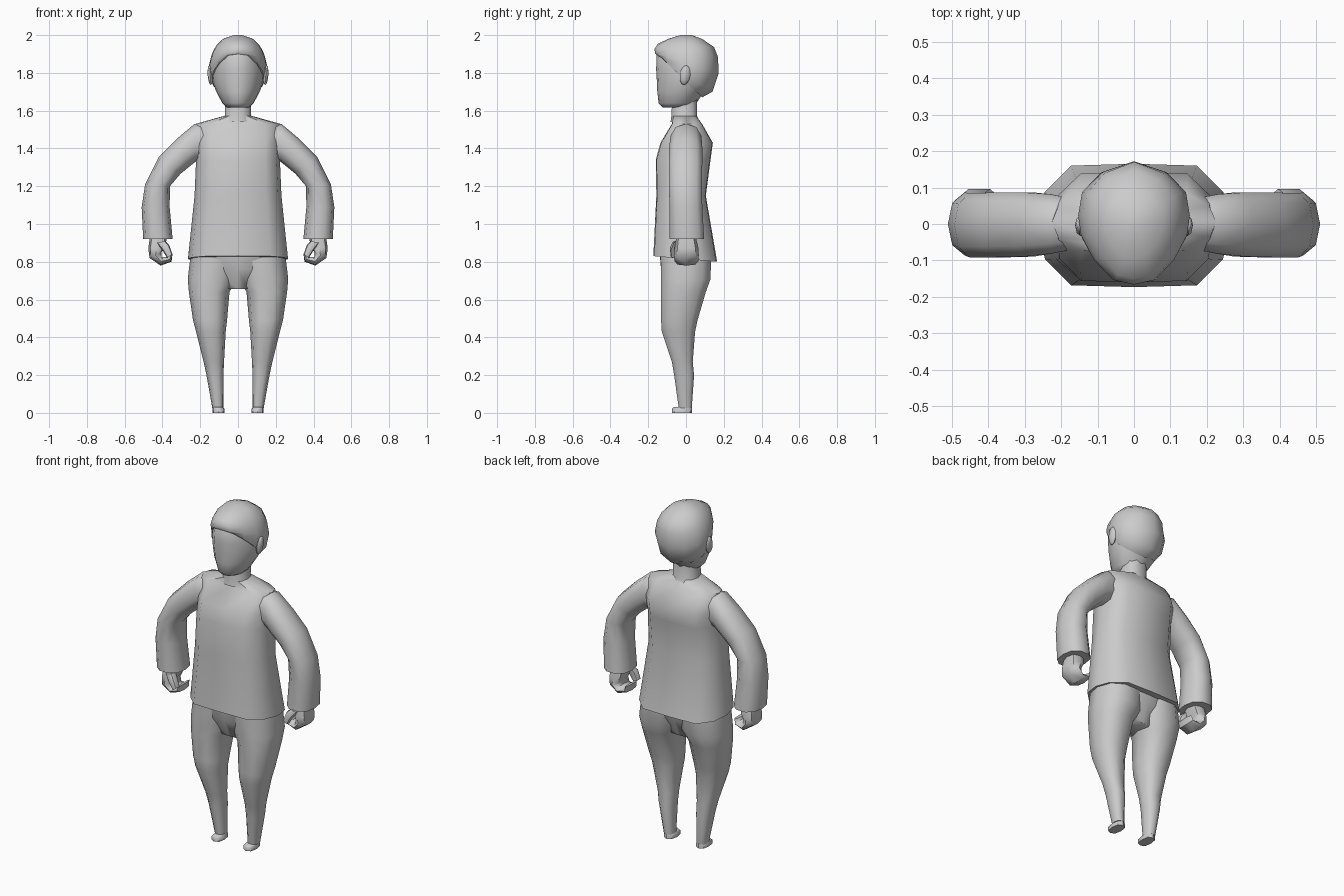
import bpy, bmesh, math

# Unit cross-sections (side, depth): depth -1 is the front, +1 the back
def round_section(n, p=2.0):
    pts = []
    for i in range(n):
        a = 2 * math.pi * i / n
        c, s = math.cos(a), math.sin(a)
        pts.append((math.copysign(abs(c) ** (2 / p), c),
                    math.copysign(abs(s) ** (2 / p), s)))
    return pts

def mirrored(half):
    # half runs from the front centre to the back centre
    return half + [(-x, y) for x, y in reversed(half[1:-1])]

BODY = mirrored([(0, -1), (.65, -.97), (.92, -.55), (1, 0), (.92, .55), (.65, .97), (0, 1)])
SKULL = mirrored([(0, -1), (.38, -.93), (.72, -.6), (.95, -.2), (1, .12), (.93, .5), (.58, .82), (0, 1)])
LIMB = round_section(10, 2.4)
SMALL = round_section(8, 2.6)

def finish(ob, mirror, angle):
    if mirror:
        ob.modifiers.new("Mirror", 'MIRROR').use_mirror_merge = False
    bpy.ops.object.select_all(action='DESELECT')
    bpy.context.view_layer.objects.active = ob
    ob.select_set(True)
    bpy.ops.object.shade_smooth_by_angle(angle=math.radians(angle))

def loft(name, section, rings, mirror=False, angle=50):
    """Each ring: outer x, z, inner x, z, front y, back y, optional z tilt to the back."""
    bm = bmesh.new()
    loops = []
    for r in rings:
        xa, za, xb, zb, yf, yb = r[:6]
        tilt = r[6] if len(r) > 6 else 0
        loop = []
        for u, v in section:
            x = (xa + xb) / 2 + u * (xa - xb) / 2
            z = (za + zb) / 2 + u * (za - zb) / 2 + v * tilt
            y = (yf + yb) / 2 + v * (yb - yf) / 2
            loop.append(bm.verts.new((x, y, z)))
        loops.append(loop)
    n = len(section)
    for a, b in zip(loops, loops[1:]):
        for i in range(n):
            j = (i + 1) % n
            bm.faces.new((a[i], a[j], b[j], b[i]))
    bm.faces.new(loops[0])
    bm.faces.new(loops[-1])
    bmesh.ops.recalc_face_normals(bm, faces=bm.faces)
    me = bpy.data.meshes.new(name)
    bm.to_mesh(me)
    bm.free()
    ob = bpy.data.objects.new(name, me)
    bpy.context.collection.objects.link(ob)
    finish(ob, mirror, angle)
    return ob

def level(z, w, yf, yb, tilt=0):
    # symmetric ring around x = 0
    return (w, z, -w, z, yf, yb, tilt)

# Jacket body
loft("jacket", BODY, [
    level(.815, .265, -.173, .165, -.015),
    level(1.15, .23, -.157, .105),
    level(1.34, .222, -.16, .13),
    level(1.43, .225, -.135, .142),
    level(1.53, .225, -.075, .085),
    level(1.572, .075, -.07, .055)])

# Sleeves, from shoulder to cuff
loft("sleeve", LIMB, [
    (.18, 1.53, .18, 1.34, -.075, .075),
    (.23, 1.53, .225, 1.33, -.085, .085),
    (.325, 1.45, .25, 1.31, -.093, .09),
    (.42, 1.355, .305, 1.265, -.095, .09),
    (.492, 1.21, .36, 1.20, -.095, .088),
    (.51, 1.09, .362, 1.09, -.09, .09),
    (.502, .92, .346, .92, -.09, .1)], mirror=True)

# Curled hands and thumbs
loft("hand", SMALL, [
    (.465, .94, .375, .94, -.05, .05),
    (.475, .87, .385, .88, -.06, .065),
    (.468, .82, .405, .85, -.065, .068),
    (.41, .78, .405, .825, -.06, .065),
    (.352, .80, .372, .825, -.055, .06),
    (.347, .84, .364, .838, -.05, .055)], mirror=True)
loft("thumb", SMALL, [
    (.43, .90, .385, .91, -.07, -.02),
    (.40, .86, .365, .89, -.085, -.035),
    (.375, .82, .347, .84, -.082, -.04)], mirror=True)

# Trousers: seat and legs
loft("trouser_seat", BODY, [
    level(.85, .24, -.14, .135),
    level(.76, .2, -.132, .115),
    level(.655, .07, -.085, .07)])
loft("trouser_leg", LIMB, [
    (.25, .84, -.01, .84, -.14, .138),
    (.266, .71, .005, .71, -.138, .136),
    (.26, .64, .045, .64, -.137, .11),
    (.238, .49, .058, .49, -.136, .065),
    (.222, .43, .065, .43, -.132, .052),
    (.182, .27, .074, .27, -.077, .038),
    (.167, .2, .077, .2, -.065, .045),
    (.136, .025, .078, .025, -.04, .032)], mirror=True)

# Feet
loft("foot", SMALL, [
    (.136, 0, .072, 0, -.074, .033),
    (.136, .022, .072, .022, -.074, .033),
    (.13, .03, .078, .03, -.065, .03)], mirror=True)

# Neck and face
loft("neck", LIMB, [
    level(1.54, .085, -.085, .075),
    level(1.575, .07, -.08, .06),
    level(1.68, .07, -.075, .06)])
loft("face", SKULL, [
    level(1.618, .06, -.125, .03),
    level(1.64, .083, -.145, .055),
    level(1.70, .115, -.152, .095),
    level(1.75, .133, -.154, .13),
    level(1.82, .142, -.158, .155),
    level(1.90, .13, -.155, .15),
    level(1.95, .1, -.12, .12)])

# Hair cap, high at the brow and low at the nape
loft("hair", SKULL, [
    level(1.785, .138, -.15, .085, -.115),
    level(1.80, .149, -.16, .14, -.1),
    level(1.85, .153, -.165, .172, -.055),
    level(1.905, .138, -.166, .17, -.022),
    level(1.945, .116, -.15, .148, -.008),
    level(1.98, .08, -.095, .085),
    level(2.0, .022, -.03, .03)])

# Ears
bpy.ops.mesh.primitive_uv_sphere_add(segments=8, ring_count=6, location=(0, 0, 0))
ear = bpy.context.object
ear.name = "ear"
for v in ear.data.vertices:
    x, y, z = v.co
    v.co = (.147 + .014 * x + .004 * z, -.005 + .028 * y + .006 * z, 1.788 + .052 * z)
finish(ear, True, 50)
